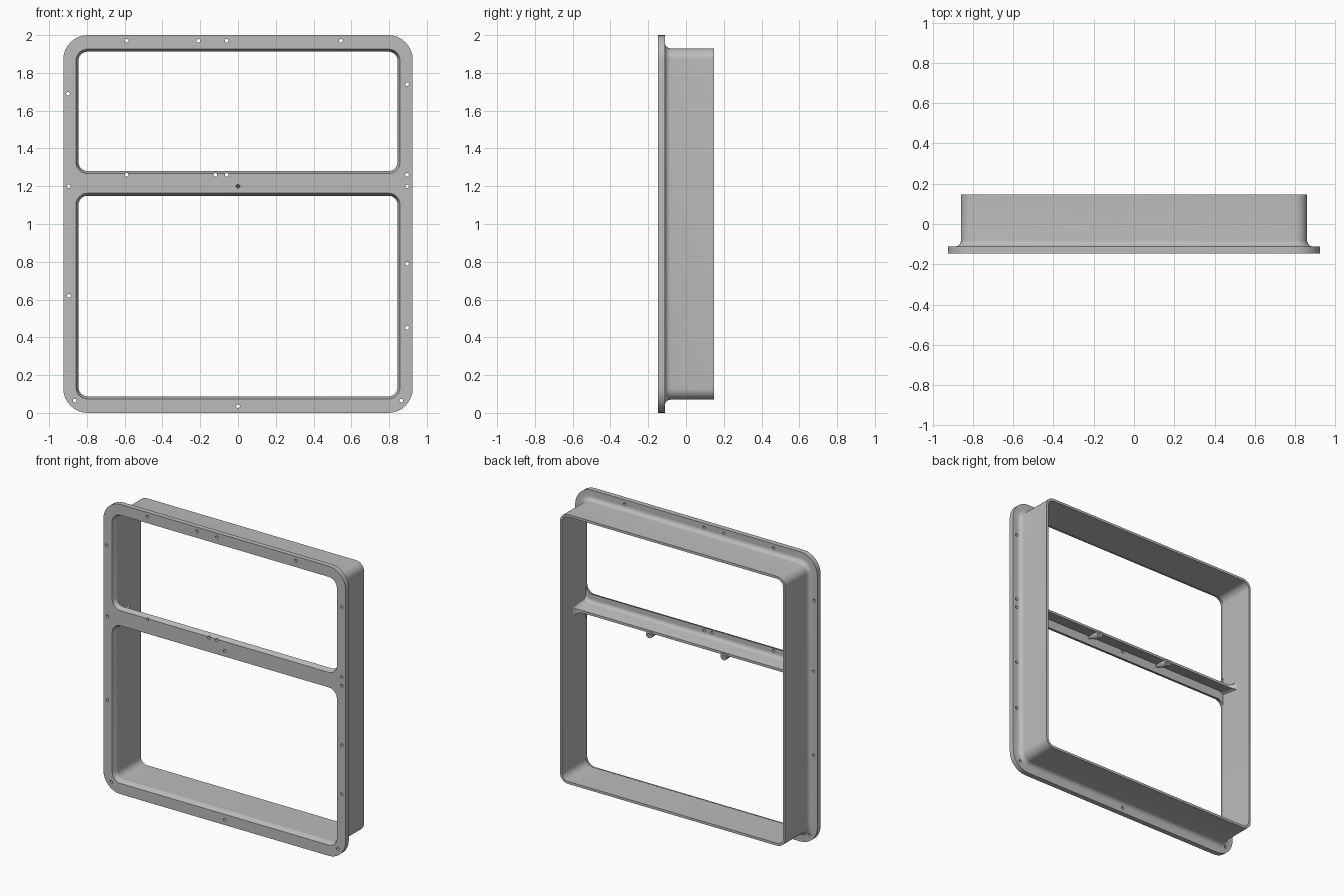
import bpy, bmesh, math
from math import sin, cos, pi, sqrt

cube = bpy.data.objects.get("Cube")
if cube:
    bpy.data.objects.remove(cube, do_unlink=True)

GREY = (0.5, 0.5, 0.5, 1)
metal = bpy.data.materials.new("grey_metal")
metal.use_nodes = True
metal.diffuse_color = GREY
metal.node_tree.nodes["Principled BSDF"].inputs["Base Color"].default_value = GREY

FRONT, PLATE_BACK, BACK = -0.147, -0.112, 0.147


def rounded(y, x0, x1, z0, z1, r, seg=8):
    """Rounded rectangle loop in the XZ plane."""
    corners = [(x1 - r, z1 - r), (x0 + r, z1 - r), (x0 + r, z0 + r), (x1 - r, z0 + r)]
    return [(cx + r * cos((q + i / seg) * pi / 2), y, cz + r * sin((q + i / seg) * pi / 2))
            for q, (cx, cz) in enumerate(corners) for i in range(seg + 1)]


def circle(y, x, z, r, n=20):
    return [(x + r * cos(2 * pi * i / n), y, z + r * sin(2 * pi * i / n)) for i in range(n)]


def loft(name, loops):
    """Closed solid skinned through loops of equal length."""
    bm = bmesh.new()
    rings = [[bm.verts.new(p) for p in loop] for loop in loops]
    for a, b in zip(rings, rings[1:]):
        for i in range(len(a)):
            j = (i + 1) % len(a)
            bm.faces.new((a[i], a[j], b[j], b[i]))
    bm.faces.new(rings[0])
    bm.faces.new(rings[-1])
    bmesh.ops.recalc_face_normals(bm, faces=bm.faces)
    mesh = bpy.data.meshes.new(name)
    bm.to_mesh(mesh)
    bm.free()
    mesh.materials.append(metal)
    obj = bpy.data.objects.new(name, mesh)
    bpy.context.collection.objects.link(obj)
    return obj


def cut(target, cutter):
    mod = target.modifiers.new("cut", 'BOOLEAN')
    mod.operation, mod.solver, mod.object = 'DIFFERENCE', 'EXACT', cutter
    bpy.context.view_layer.update()
    depsgraph = bpy.context.evaluated_depsgraph_get()
    mesh = bpy.data.meshes.new_from_object(target.evaluated_get(depsgraph))
    target.modifiers.clear()
    target.data = mesh
    bpy.data.objects.remove(cutter, do_unlink=True)


def smooth(obj):
    bpy.ops.object.select_all(action='DESELECT')
    obj.select_set(True)
    bpy.context.view_layer.objects.active = obj
    bpy.ops.object.shade_smooth_by_angle(angle=math.radians(35))


# Outer body: flange, concave fillet, sleeve
def sleeve_loop(y, o):
    return rounded(y, -0.86 - o, 0.86 + o, 0.07 - o, 1.93 + o, 0.06 + o)


FILLET = 0.03
body = [rounded(y, -0.925, 0.925, 0, 2, 0.13) for y in (FRONT, PLATE_BACK)]
for i in range(7):
    a = i / 6 * pi / 2
    body.append(sleeve_loop(PLATE_BACK + FILLET * (1 - cos(a)), FILLET * (1 - sin(a))))
body.append(sleeve_loop(BACK, 0))
frame = loft("window_frame", body)

# Hollow sleeve behind the front plate
cut(frame, loft("sleeve_cutter", [rounded(y, -0.845, 0.845, 0.087, 1.913, 0.047)
                                  for y in (PLATE_BACK, 0.3)]))

# Two openings with tapered edges
for z0, z1 in ((0.088, 1.149), (1.281, 1.912)):
    loops = [rounded(y, -0.844 - o, 0.844 + o, z0 - o, z1 + o, 0.047 + o)
             for y, o in ((-0.2, 0.014), (FRONT, 0.014), (PLATE_BACK + 0.001, 0), (-0.09, 0))]
    cut(frame, loft("opening_cutter", loops))

# Screw holes around the flange and along the crossbar
HOLES = [(-0.59, 1.97), (-0.21, 1.97), (-0.06, 1.97), (0.545, 1.97),
         (0.895, 1.74), (0.895, 1.26), (0.895, 1.2), (0.895, 0.79), (0.895, 0.45),
         (0.865, 0.065), (0, 0.035), (-0.865, 0.065),
         (-0.9, 1.69), (-0.895, 1.2), (-0.895, 0.62),
         (-0.59, 1.26), (-0.12, 1.26), (-0.06, 1.26), (0, 1.2)]
for x, z in HOLES:
    cut(frame, loft("hole_cutter", [circle(y, x, z, 0.01, 14) for y in (-0.2, -0.07)]))
smooth(frame)


# Stiffening web behind the crossbar, flared where it meets the sleeve
def web_section(x):
    reach = 0.06
    s = min(0.85 - abs(x), reach)
    e = reach - sqrt(reach ** 2 - (reach - s) ** 2)
    rear, lift = -0.01 + e, e * 0.5
    top = [(PLATE_BACK + 0.025 * (1 - cos(i / 5 * pi / 2)),
            1.247 - 0.025 * sin(i / 5 * pi / 2) + lift) for i in range(6)]
    pts = [(-0.122, 1.247 + lift)] + top + [(rear, 1.207 + lift), (rear, 1.19 - lift),
                                            (-0.122, 1.213 - lift)]
    return [(x, y, z) for y, z in pts]


ends = [0.85 - 0.06 * (1 - cos(i / 8 * pi / 2)) for i in range(9)]
stations = [-x for x in ends] + ends[::-1]
smooth(loft("crossbar_web", [web_section(x) for x in stations]))

# Tapered screw bosses under the web
for side, x in (("left", 0.285), ("right", -0.285)):
    smooth(loft(side + "_screw_boss", [
        circle(-0.115, x, 1.2, 0.008), circle(-0.04, x, 1.18, 0.024),
        circle(-0.003, x, 1.18, 0.024), circle(-0.003, x, 1.18, 0.01),
        circle(-0.035, x, 1.18, 0.01)]))
